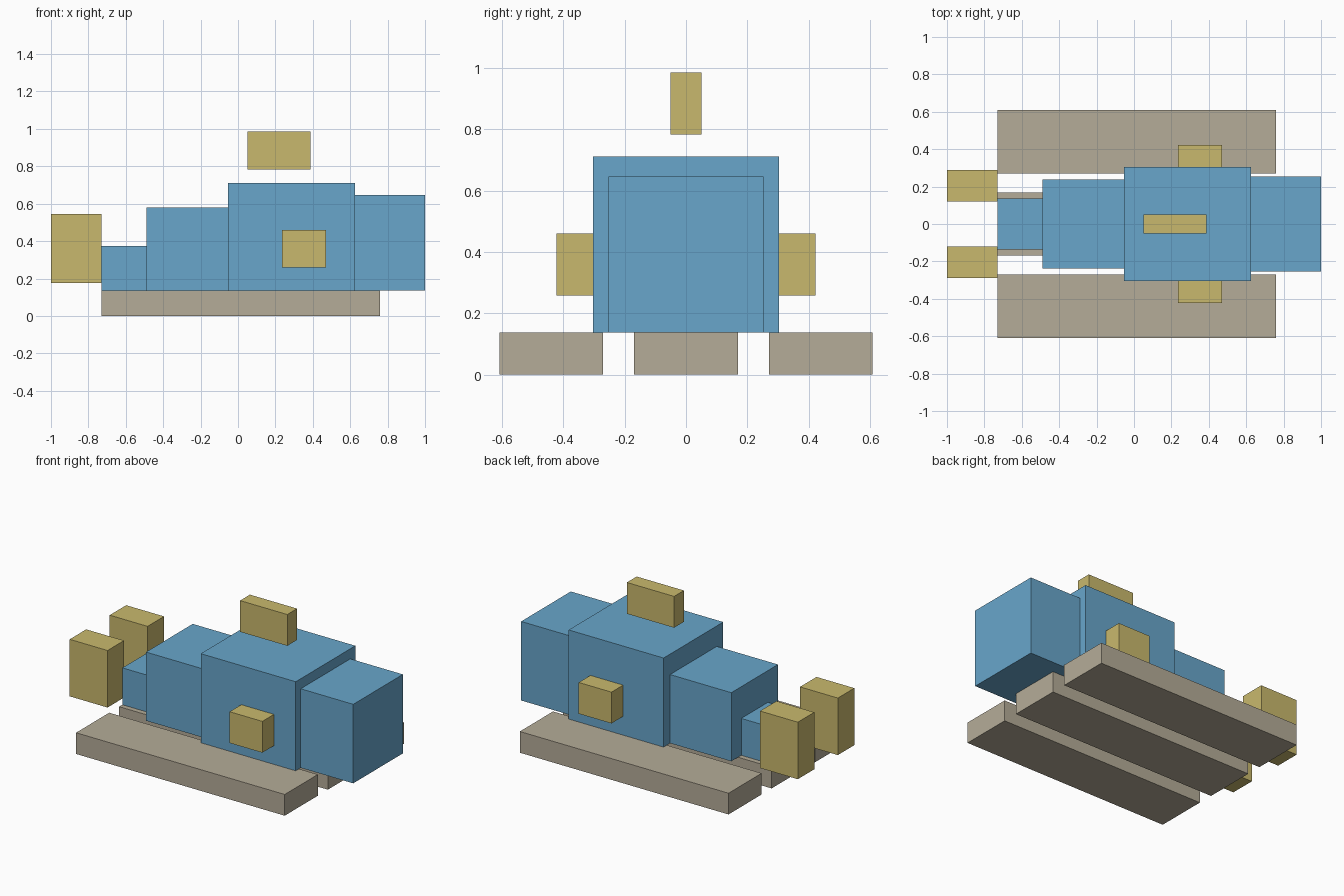
import bpy

cube = bpy.data.objects.get("Cube")
if cube:
    bpy.data.objects.remove(cube, do_unlink=True)


def make_material(name, rgb):
    mat = bpy.data.materials.new(name)
    mat.use_nodes = True
    color = (*rgb, 1)
    mat.diffuse_color = color
    mat.node_tree.nodes["Principled BSDF"].inputs["Base Color"].default_value = color
    return mat


blue = make_material("body blue", (0.138, 0.381, 0.597))
yellow = make_material("fin yellow", (0.584, 0.485, 0.153))
tan = make_material("plank tan", (0.462, 0.413, 0.314))


def box(name, x, y, z, mat):
    """Box spanning the given (min, max) range on each axis."""
    spans = (x, y, z)
    bpy.ops.mesh.primitive_cube_add(size=1, location=[(a + b) / 2 for a, b in spans])
    obj = bpy.context.object
    obj.name = name
    obj.scale = [b - a for a, b in spans]
    bpy.ops.object.transform_apply(location=False, rotation=False, scale=True)
    obj.data.materials.append(mat)
    return obj


def pair(name, x, y, z, mat):
    """Matching boxes on both sides of the centre plane."""
    box(name + "_left_side", x, y, z, mat)
    box(name + "_right_side", x, (-y[1], -y[0]), z, mat)


BASE = 0.137  # top of the planks

# Body blocks, from nose to tail: x range, half width, top
for name, x, half, top in (
    ("head", (0.625, 1.0), 0.253, 0.647),
    ("main_body", (-0.053, 0.625), 0.304, 0.712),
    ("rear_body", (-0.49, -0.053), 0.238, 0.58),
    ("tail_stem", (-0.73, -0.49), 0.136, 0.375),
):
    box(name, x, (-half, half), (BASE, top), blue)

# Fins
box("top_fin", (0.05, 0.387), (-0.05, 0.05), (0.783, 0.985), yellow)
pair("side_fin", (0.236, 0.47), (0.304, 0.423), (0.258, 0.46), yellow)
pair("tail_fin", (-1.0, -0.73), (0.12, 0.288), (0.177, 0.545), yellow)

# Base planks
box("centre_plank", (-0.73, 0.76), (-0.169, 0.169), (0, BASE), tan)
pair("outer_plank", (-0.73, 0.76), (0.271, 0.609), (0, BASE), tan)
